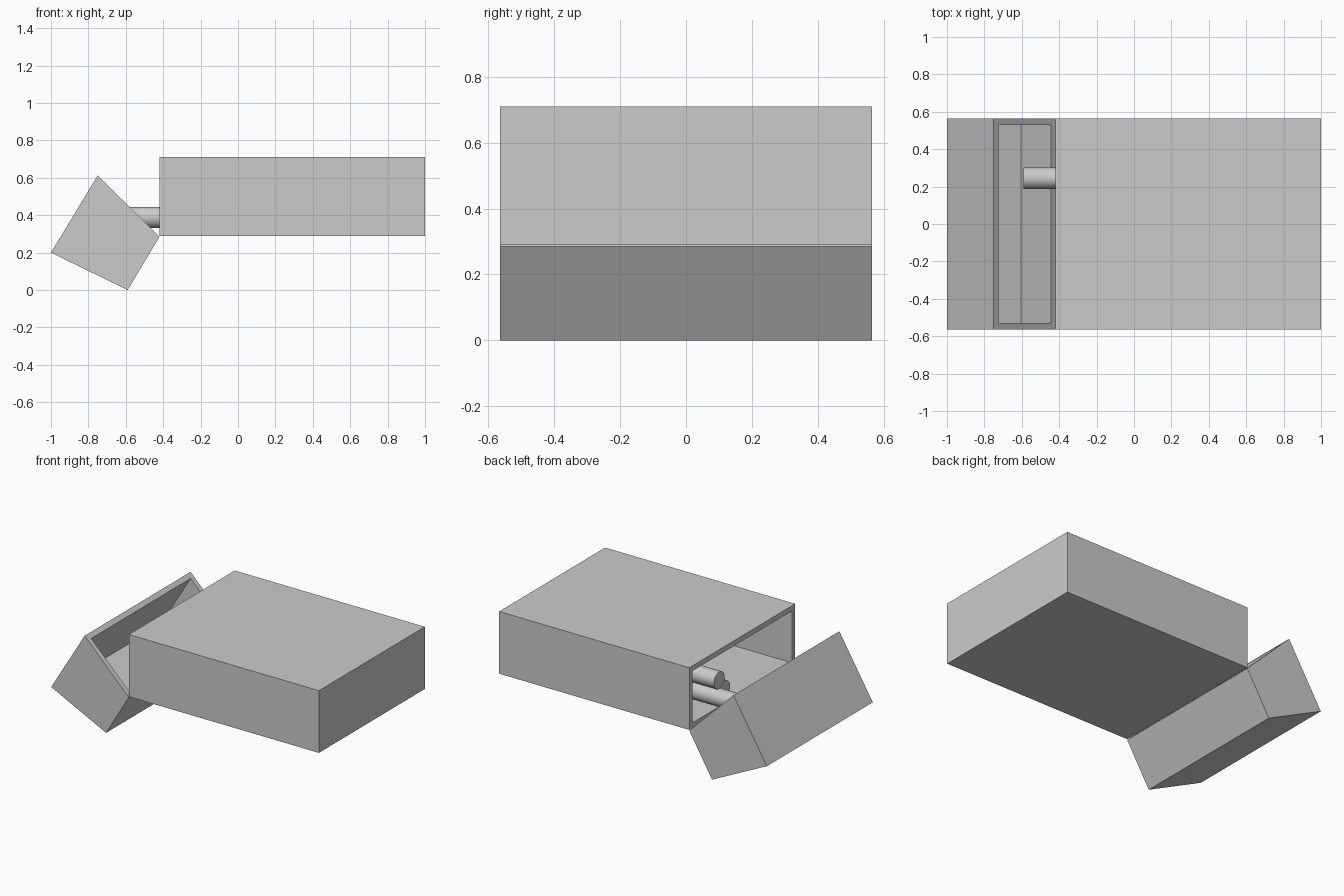
import bpy, bmesh, math
from mathutils import Vector

if "Cube" in bpy.data.objects:
    bpy.data.objects.remove(bpy.data.objects["Cube"])

HALF_W = 0.565   # half width along y
WALL = 0.035     # card thickness


def open_carton(name, profile):
    """Hollow carton from an xz profile: rim_a, far_a, far_b, rim_b (open between the rims)."""
    bm = bmesh.new()
    left = [bm.verts.new((x, -HALF_W, z)) for x, z in profile]
    right = [bm.verts.new((x, HALF_W, z)) for x, z in profile]
    bm.faces.new(left)
    bm.faces.new(right[::-1])
    for i in range(4):
        j = (i + 1) % 4
        face = bm.faces.new((left[j], left[i], right[i], right[j]))
    rim = face  # last face closes rim_b to rim_a
    bmesh.ops.recalc_face_normals(bm, faces=bm.faces[:])

    # Inset the rim, then push the inner face down to a floor parallel to the far end
    bmesh.ops.inset_region(bm, faces=[rim], thickness=WALL, use_even_offset=True)
    floor = bmesh.ops.extrude_discrete_faces(bm, faces=[rim])["faces"][0]
    a, fa, fb, b = [Vector((x, 0, z)) for x, z in profile]
    side, across = fa - a, b - a
    for v in floor.verts:
        f = (Vector((v.co.x, 0, v.co.z)) - a).dot(across) / across.length_squared
        depth = side.length * (1 - f) + (fb - b).length * f - WALL
        v.co += side.normalized() * depth
    bmesh.ops.recalc_face_normals(bm, faces=bm.faces[:])
    mesh = bpy.data.meshes.new(name)
    bm.to_mesh(mesh)
    bm.free()
    ob = bpy.data.objects.new(name, mesh)
    bpy.context.collection.objects.link(ob)
    return ob


def stick(name, x_start, y, z, length=1.38, radius=0.057):
    """Smooth round stick lying along x."""
    bpy.ops.mesh.primitive_cylinder_add(
        vertices=48, radius=radius, depth=length,
        location=(x_start + length / 2, y, z), rotation=(0, math.pi / 2, 0))
    bpy.context.object.name = name
    bpy.ops.object.shade_smooth_by_angle(angle=math.radians(40))


# Main carton, open at its left end
open_carton("carton_body", [(-0.42, 0.71), (1.0, 0.71), (1.0, 0.29), (-0.42, 0.29)])

# Flip lid, hinged at the lower edge of the opening
open_carton("flip_lid", [(-0.75, 0.613), (-1.0, 0.20), (-0.59, 0.0), (-0.42, 0.285)])

# Sticks inside, one pulled part way out
stick("pulled_stick", -0.59, 0.245, 0.388)
stick("upper_stick", -0.42, 0.245, 0.503)
stick("lower_stick", -0.38, 0.130, 0.388, length=1.34)
